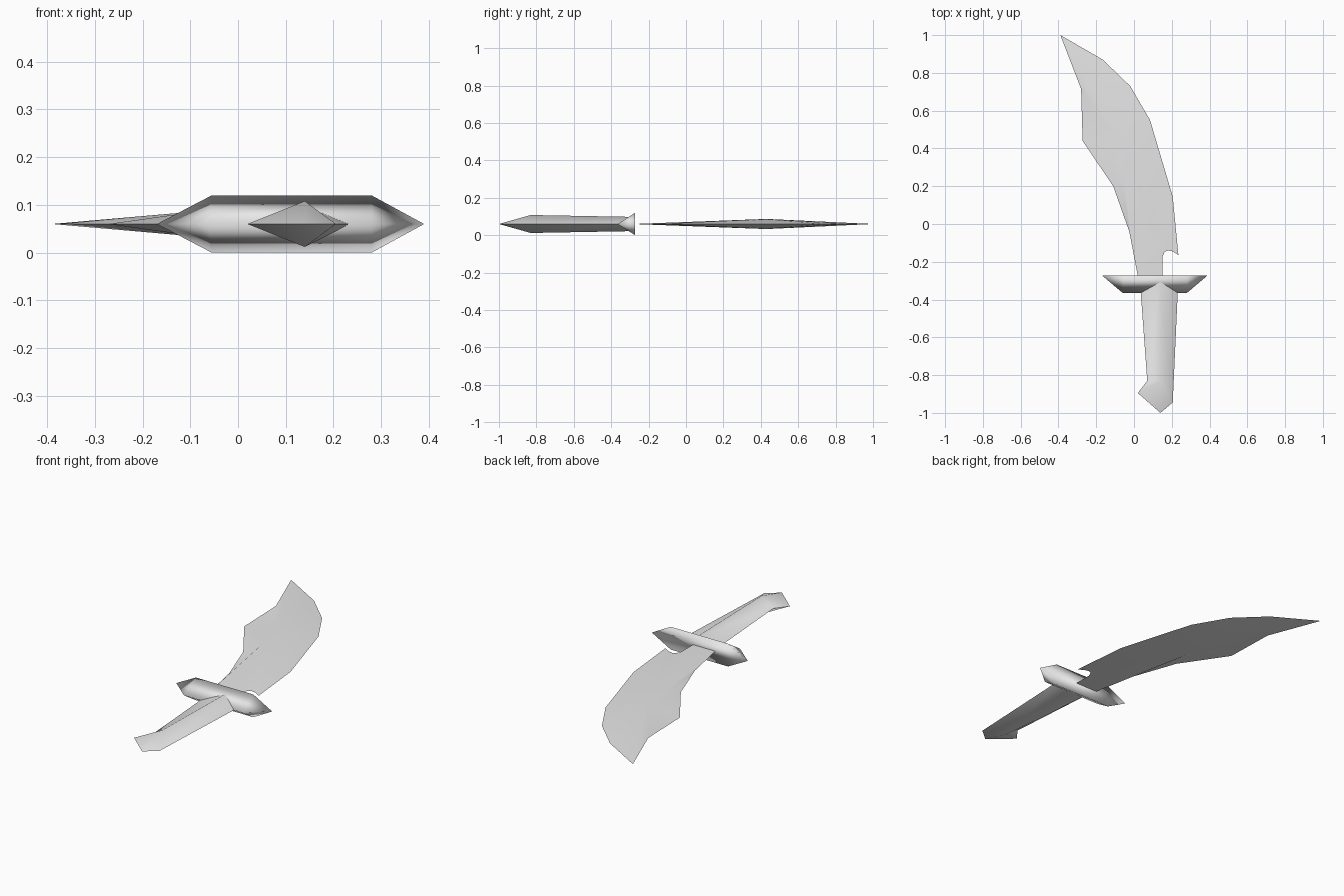
import bpy, bmesh, math

cube = bpy.data.objects.get("Cube")
if cube:
    bpy.data.objects.remove(cube, do_unlink=True)

MID = 0.06  # height of the flat symmetry plane

grey = bpy.data.materials.new("plain grey")
grey.use_nodes = True
colour = (0.8, 0.8, 0.8, 1.0)
grey.diffuse_color = colour
grey.node_tree.nodes["Principled BSDF"].inputs["Base Color"].default_value = colour


def mirrored_part(name, points, faces, cap=None, smooth_angle=None):
    """Upper-half faces (points are x, y, height above MID), mirrored below."""
    bm = bmesh.new()
    upper = [bm.verts.new((x, y, MID + h)) for x, y, h in points]
    lower = [bm.verts.new((x, y, MID - h)) if h else u
             for (x, y, h), u in zip(points, upper)]
    for face in faces:
        bm.faces.new([upper[i] for i in face])
        bm.faces.new([lower[i] for i in reversed(face)])
    # closing face across both halves
    if cap:
        ring = [upper[i] for i in cap]
        ring += [lower[i] for i in reversed(cap) if points[i][2]]
        bm.faces.new(ring)
    bmesh.ops.recalc_face_normals(bm, faces=bm.faces)
    mesh = bpy.data.meshes.new(name)
    bm.to_mesh(mesh)
    bm.free()
    mesh.materials.append(grey)
    obj = bpy.data.objects.new(name, mesh)
    bpy.context.collection.objects.link(obj)
    bpy.ops.object.select_all(action='DESELECT')
    obj.select_set(True)
    bpy.context.view_layer.objects.active = obj
    if smooth_angle is None:
        bpy.ops.object.shade_smooth()
    else:
        bpy.ops.object.shade_smooth_by_angle(angle=math.radians(smooth_angle))
    return obj


# Curved blade: knife-edged outline rising to one central high point
outline = [(-0.39, 1.0), (-0.28, 0.715), (-0.272, 0.44), (-0.11, 0.2),
           (-0.025, -0.04), (0.022, -0.285), (0.15, -0.285), (0.15, -0.175),
           (0.162, -0.148), (0.18, -0.14), (0.205, -0.145), (0.235, -0.165),
           (0.205, 0.145), (0.085, 0.55), (-0.02, 0.73), (-0.165, 0.87)]
n = len(outline)
mirrored_part("blade",
              [(x, y, 0) for x, y in outline] + [(-0.08, 0.43, 0.027)],
              [(i, (i + 1) % n, n) for i in range(n)],
              smooth_angle=40)

# Guard: long hexagonal back narrowing to a ridge at the front
mirrored_part("guard",
              [(-0.17, -0.272, 0), (-0.055, -0.272, 0.06),
               (0.28, -0.272, 0.06), (0.39, -0.272, 0),
               (0.28, -0.365, 0), (-0.06, -0.365, 0)],
              [(0, 5, 1), (1, 5, 4, 2), (2, 4, 3)],
              cap=(0, 1, 2, 3))

# Handle: diamond section with a hooked, pointed pommel
mirrored_part("handle",
              [(0.14, -0.285, 0.038), (0.14, -0.83, 0.048),
               (0.03, -0.285, 0), (0.07, -0.83, 0), (0.02, -0.895, 0),
               (0.14, -1.0, 0), (0.205, -0.945, 0), (0.235, -0.285, 0)],
              [(0, 2, 3, 1), (1, 3, 4), (1, 4, 5), (1, 5, 6), (0, 1, 6, 7)],
              cap=(2, 0, 7), smooth_angle=60)
